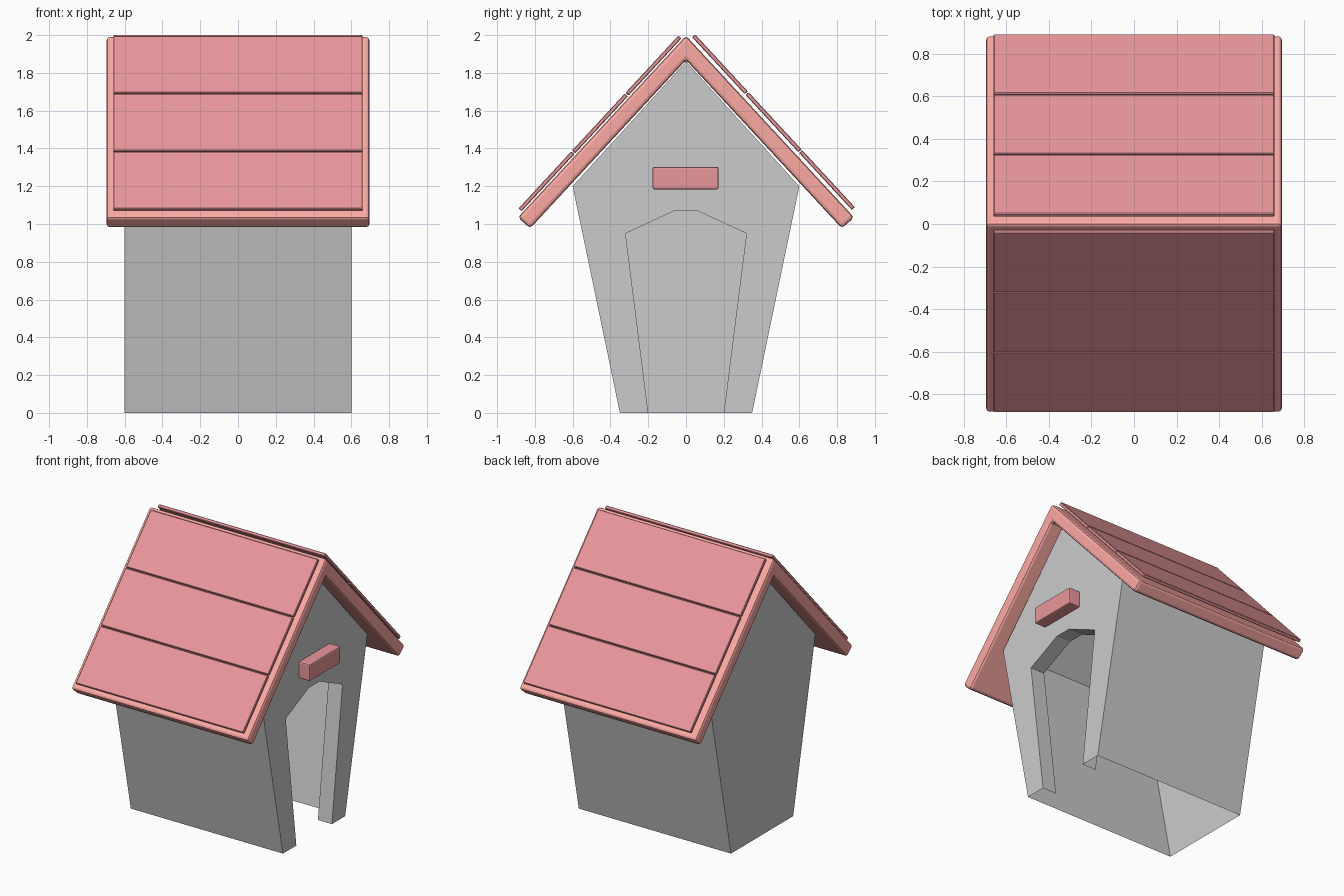
import bpy, bmesh, math
from mathutils import Vector

if "Cube" in bpy.data.objects:
    bpy.data.objects.remove(bpy.data.objects["Cube"])


def material(name, rgb):
    m = bpy.data.materials.new(name)
    m.diffuse_color = (*rgb, 1)
    m.use_nodes = True
    m.node_tree.nodes["Principled BSDF"].inputs["Base Color"].default_value = m.diffuse_color
    return m


TRIM = material("trim_red", (0.98, 0.40, 0.37))
PLANK = material("plank_red", (0.82, 0.31, 0.33))


def finish(name, bm, mat=None, bevel=0, segments=2):
    bmesh.ops.recalc_face_normals(bm, faces=bm.faces)
    me = bpy.data.meshes.new(name)
    bm.to_mesh(me)
    bm.free()
    ob = bpy.data.objects.new(name, me)
    bpy.context.collection.objects.link(ob)
    if mat:
        me.materials.append(mat)
    if bevel:
        b = ob.modifiers.new("bevel", "BEVEL")
        b.width, b.segments = bevel, segments
    return ob


def prism(name, profile, x0, x1, mat, bevel=0, segments=2):
    """Extrude a closed (y, z) profile along x."""
    bm = bmesh.new()
    f = bm.faces.new([bm.verts.new((x0, y, z)) for y, z in profile])
    new = bmesh.ops.extrude_face_region(bm, geom=[f])["geom"]
    verts = [v for v in new if isinstance(v, bmesh.types.BMVert)]
    bmesh.ops.translate(bm, verts=verts, vec=(x1 - x0, 0, 0))
    return finish(name, bm, mat, bevel, segments)


# House shell: open underneath, doorway on the +x end with an inward reveal
W = 0.6
outline = [(-0.35, 0), (-0.6, 1.2), (0, 1.86), (0.6, 1.2), (0.35, 0)]
door = [(0.2, 0), (0.32, 0.95), (0.06, 1.07), (-0.06, 1.07), (-0.32, 0.95), (-0.2, 0)]
bm = bmesh.new()
ring = lambda pts, x: [bm.verts.new((x, y, z)) for y, z in pts]
front, back = ring(outline, W), ring(outline, -W)
d_out, d_in = ring(door, W), ring(door, W - 0.11)
bm.faces.new(front + d_out)
bm.faces.new(back)
for a, b in ((front, back), (d_out, d_in)):
    for i in range(len(a) - 1):
        bm.faces.new((a[i], a[i + 1], b[i + 1], b[i]))
finish("house_shell", bm)

# Roof slab: bevelled chevron
prism("roof_slab", [(0, 1.997), (0.89, 1.035), (0.825, 0.977), (0, 1.868),
                    (-0.825, 0.977), (-0.89, 1.035)], -0.697, 0.697, TRIM, 0.018)

# Roof planks: three per slope, slightly raised above the slab
slope = Vector((0.89, -0.962)).normalized()
normal = Vector((-slope.y, slope.x))
length, gap, thick = 0.411, 0.006, 0.022
for side, label, lift in ((-1, "left", 0.008), (1, "right", 0.018)):
    for i in range(3):
        start = Vector((0, 1.997)) + normal * lift + slope * (0.028 + i * (length + gap))
        end = start + slope * length
        pts = [start, end, end + normal * thick, start + normal * thick]
        prism(f"roof_plank_{label}_{i + 1}", [(side * p.x, p.y) for p in pts],
              -0.66, 0.66, PLANK, 0.004, 1)

# Blank name board above the doorway
prism("name_board", [(-0.177, 1.183), (0.173, 1.183), (0.173, 1.303), (-0.177, 1.303)],
      0.6, 0.69, PLANK, 0.01)
